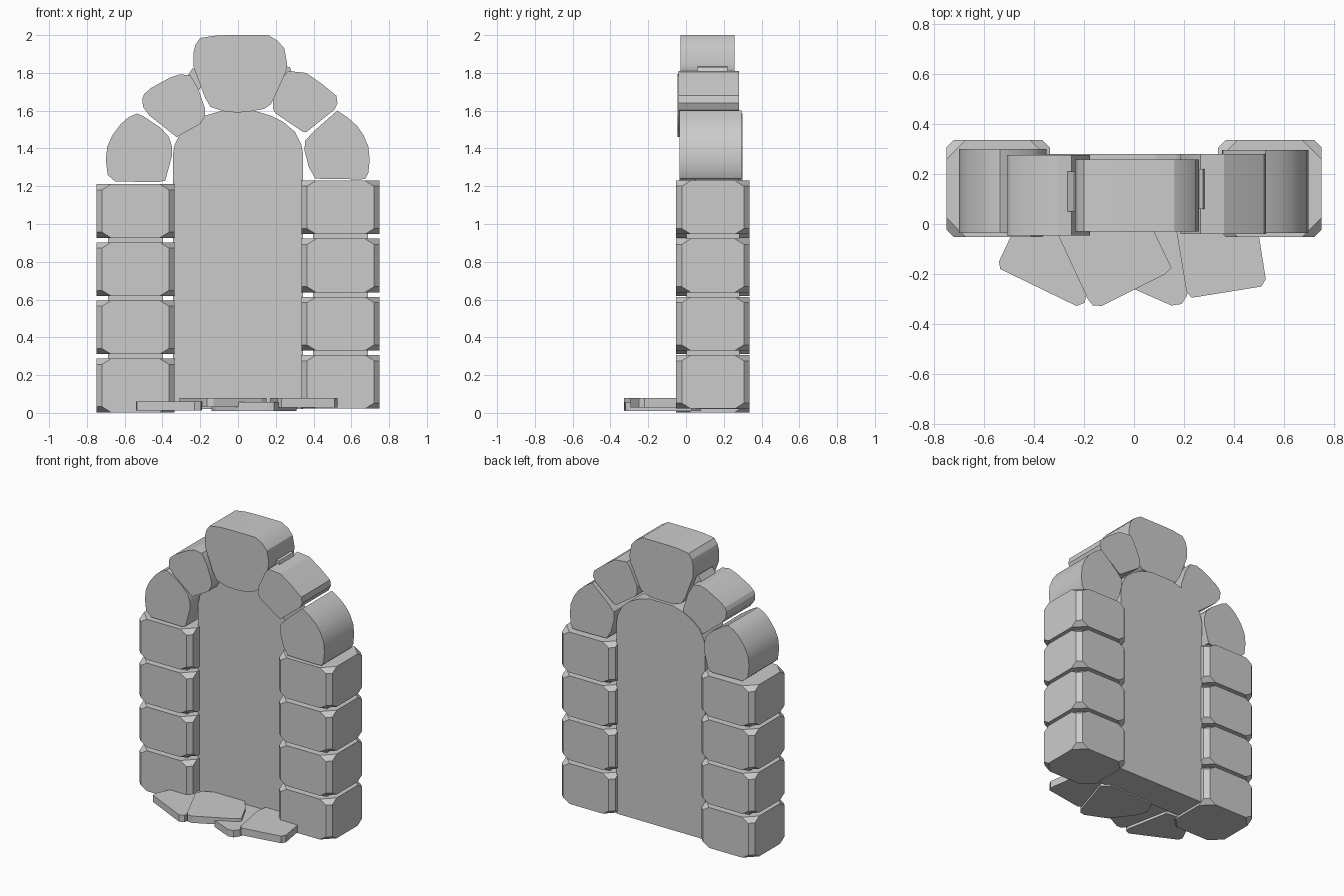
import bpy, bmesh, math
from mathutils import Vector

if "Cube" in bpy.data.objects:
    bpy.data.objects.remove(bpy.data.objects["Cube"])


def finish(name, bm, smooth=None):
    bmesh.ops.recalc_face_normals(bm, faces=bm.faces)
    me = bpy.data.meshes.new(name)
    bm.to_mesh(me)
    bm.free()
    ob = bpy.data.objects.new(name, me)
    bpy.context.collection.objects.link(ob)
    if smooth:
        bpy.ops.object.select_all(action='DESELECT')
        ob.select_set(True)
        bpy.context.view_layer.objects.active = ob
        bpy.ops.object.shade_smooth_by_angle(angle=math.radians(smooth))
    return ob


def prism(name, pts, lo, hi, axis='y', smooth=None):
    """Extrude an outline along y (points are x, z) or along z (points are x, y)."""
    bm = bmesh.new()
    put = (lambda a, b, t: (a, t, b)) if axis == 'y' else (lambda a, b, t: (a, b, t))
    face = bm.faces.new([bm.verts.new(put(a, b, lo)) for a, b in pts])
    new = bmesh.ops.extrude_face_region(bm, geom=[face])['geom']
    shift = Vector(put(0, 0, hi - lo))
    bmesh.ops.translate(bm, verts=[v for v in new if isinstance(v, bmesh.types.BMVert)], vec=shift)
    return finish(name, bm, smooth)


def slice_off(bm, co, no):
    bmesh.ops.bisect_plane(bm, geom=bm.verts[:] + bm.edges[:] + bm.faces[:], dist=1e-5,
                           plane_co=co, plane_no=no, clear_outer=True)
    bmesh.ops.holes_fill(bm, edges=[e for e in bm.edges if e.is_boundary], sides=0)


def block(name, cx, z0):
    """Box with chamfered uprights and small cut corners."""
    h = Vector((0.207, 0.194, 0.142))
    c = Vector((cx, 0.142, z0 + h.z))
    bm = bmesh.new()
    bmesh.ops.create_cube(bm, size=1)
    for v in bm.verts:
        v.co = c + Vector([2 * v.co[i] * h[i] for i in range(3)])
    for sx in (-1, 1):
        for sy in (-1, 1):
            slice_off(bm, c + Vector((sx * (h.x - 0.03), sy * h.y, 0)), Vector((sx, sy, 0)))
            for sz in (-1, 1):
                corner = c + Vector((sx * h.x, sy * h.y, sz * h.z))
                slice_off(bm, corner - Vector((sx * 0.078, 0, 0)), Vector((sx, sy, sz * 1.6)))
    return finish(name, bm)


def joint(name, cx, z):
    """Inset bed of mortar on top of a block."""
    a, b = 0.145, 0.14
    pts = [(cx - a, 0.142 - b), (cx + a, 0.142 - b), (cx + a, 0.142 + b), (cx - a, 0.142 + b)]
    return prism(name, pts, z - 0.01, z + 0.03, 'z')


# pillars
for i in range(4):
    for side, cx, base in (("left", -0.543, 0.003), ("right", 0.543, 0.022)):
        z = base + 0.308 * i
        block(f"{side}_pillar_block_{i + 1}", cx, z)
        if i < 3:
            joint(f"{side}_pillar_joint_{i + 1}", cx, z + 0.284)

# door panel filling the archway
half = [(0.345, 0.02), (0.345, 1.37), (0.335, 1.42), (0.30, 1.49), (0.24, 1.54), (0.17, 1.575), (0.09, 1.598)]
prism("door_panel", half + [(-x, z) for x, z in reversed(half)], 0.05, 0.28)

# arch stones
prism("keystone", [(-.235, 1.91), (-.225, 1.95), (-.2, 1.985), (-.12, 1.997), (-.05, 2), (.16, 2), (.21, 1.97),
                   (.245, 1.93), (.26, 1.85), (.255, 1.81), (.19, 1.67), (.175, 1.635), (.14, 1.61),
                   (.06, 1.595), (0, 1.59), (-.07, 1.595), (-.145, 1.62), (-.175, 1.67), (-.235, 1.83)],
      -0.03, 0.257, smooth=20)
prism("left_upper_stone", [(-.507, 1.665), (-.503, 1.62), (-.47, 1.575), (-.325, 1.46), (-.2, 1.53), (-.175, 1.57),
                           (-.175, 1.61), (-.21, 1.715), (-.25, 1.785), (-.305, 1.793), (-.36, 1.775),
                           (-.46, 1.72), (-.495, 1.69)], -0.045, 0.275, smooth=20)
prism("right_upper_stone", [(.185, 1.66), (.24, 1.78), (.265, 1.81), (.36, 1.80), (.44, 1.745), (.52, 1.68),
                            (.527, 1.64), (.51, 1.605), (.36, 1.485), (.34, 1.49), (.20, 1.585), (.185, 1.61)],
      -0.04, 0.28, smooth=20)
prism("left_lower_stone", [(-.70, 1.34), (-.692, 1.41), (-.665, 1.47), (-.62, 1.53), (-.58, 1.565), (-.535, 1.585),
                           (-.50, 1.57), (-.41, 1.51), (-.365, 1.46), (-.35, 1.41), (-.35, 1.36), (-.385, 1.23),
                           (-.42, 1.222), (-.65, 1.225), (-.69, 1.26)], -0.035, 0.30, smooth=30)
prism("right_lower_stone", [(.525, 1.60), (.58, 1.565), (.63, 1.52), (.665, 1.47), (.69, 1.41), (.697, 1.34),
                            (.69, 1.27), (.675, 1.24), (.65, 1.236), (.41, 1.24), (.375, 1.30), (.352, 1.39),
                            (.355, 1.44), (.40, 1.49)], -0.035, 0.295, smooth=30)

# small wedges beside the keystone
prism("left_wedge", [(-.285, 1.76), (-.24, 1.825), (-.17, 1.78), (-.21, 1.70)], 0.05, 0.21)
prism("right_wedge", [(.22, 1.78), (.235, 1.84), (.275, 1.83), (.285, 1.80), (.25, 1.73)], 0.06, 0.22)

# flagstones in front of the door
prism("flagstone_left", [(-.54, -.15), (-.46, .02), (-.42, .05), (-.25, .03), (-.19, -.28), (-.197, -.315),
                         (-.23, -.328), (-.535, -.18)], 0.012, 0.06, 'z')
prism("flagstone_middle", [(-.31, -.03), (-.29, .02), (-.10, .10), (-.02, .10), (.08, -.03), (.15, -.175),
                           (.125, -.20), (-.13, -.328), (-.165, -.325), (-.185, -.30)], 0.03, 0.078, 'z')
prism("flagstone_small", [(-.14, -.03), (-.10, .06), (.26, .08), (.31, .03), (.21, -.29), (.19, -.32),
                          (.15, -.326), (0, -.26), (-.12, -.10)], 0.01, 0.058, 'z')
prism("flagstone_right", [(.17, -.03), (.18, .06), (.47, .06), (.50, -.05), (.527, -.22), (.51, -.25),
                          (.23, -.295), (.21, -.27)], 0.028, 0.078, 'z')
